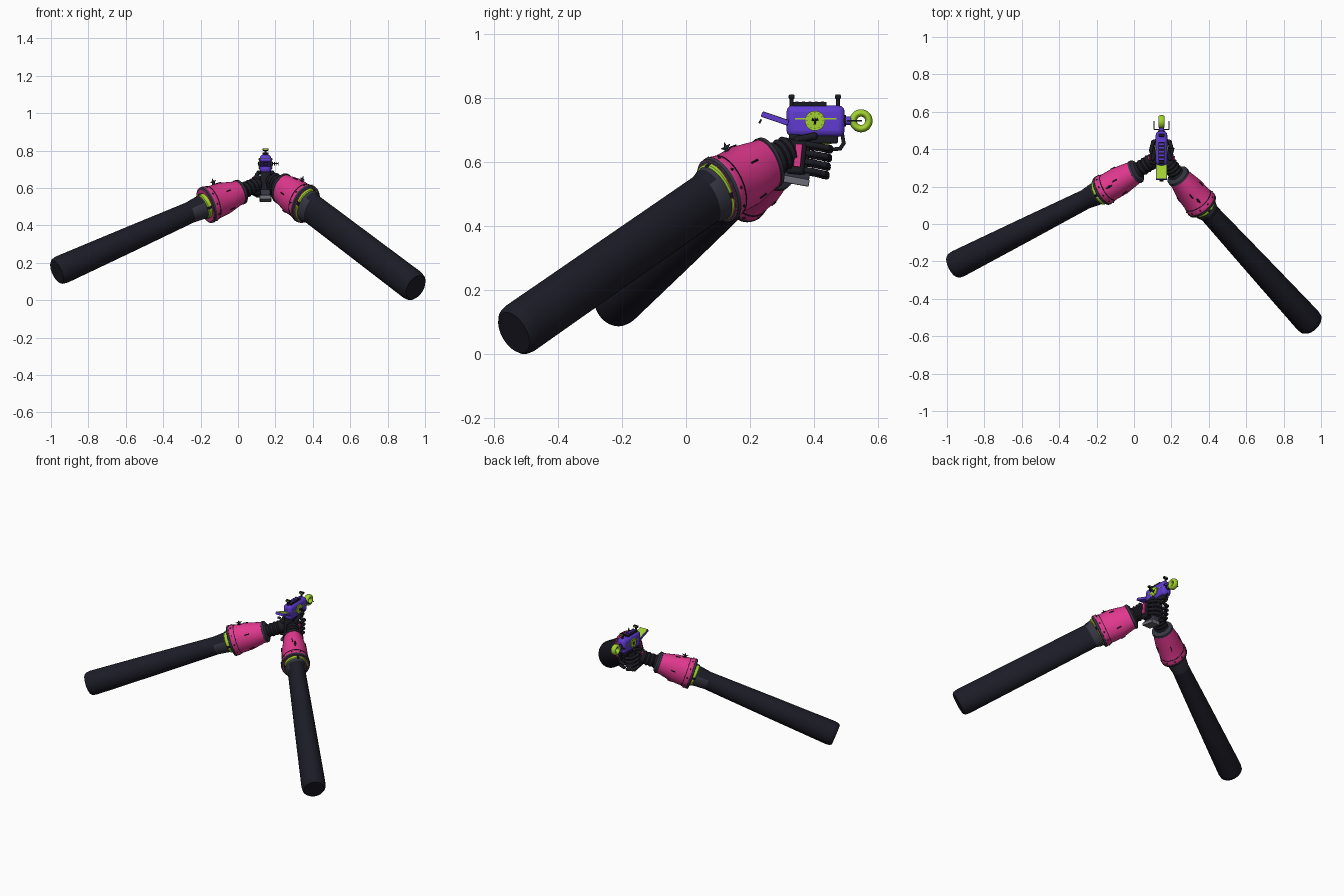
import bpy, math
from mathutils import Vector, Matrix

old = bpy.data.objects.get("Cube")
if old:
    bpy.data.objects.remove(old, do_unlink=True)


def material(name, rgb):
    m = bpy.data.materials.new(name)
    m.use_nodes = True
    m.diffuse_color = (*rgb, 1)
    m.node_tree.nodes["Principled BSDF"].inputs["Base Color"].default_value = (*rgb, 1)
    return m


FABRIC = material("sleeve_black", (0.0115, 0.0115, 0.02))
DARK = material("glove_dark", (0.011, 0.011, 0.017))
GREY = material("trim_grey", (0.036, 0.036, 0.054))
STEEL = material("magazine_grey", (0.15, 0.15, 0.18))
PINK = material("cuff_pink", (0.75, 0.04, 0.27))
PURPLE = material("body_purple", (0.115, 0.045, 0.64))
GREEN = material("accent_green", (0.36, 0.64, 0.03))
GX = 0.147          # centre plane of the gadget
parts = []


def mesh_object(name, verts, faces, mat):
    me = bpy.data.meshes.new(name)
    me.from_pydata(verts, [], faces)
    me.materials.append(mat)
    ob = bpy.data.objects.new(name, me)
    bpy.context.collection.objects.link(ob)
    parts.append(ob)
    return ob


def frame(a, b):
    """Origin a, axis to b, with a level side vector and an upward vector."""
    a, b = Vector(a), Vector(b)
    d = (b - a).normalized()
    ref = Vector((0, 0, 1)) if abs(d.z) < 0.95 else Vector((0, 1, 0))
    h = d.cross(ref).normalized()
    return a, b, h, h.cross(d)


def loft(name, a, b, stations, mat, seg=28):
    """Elliptical rings (fraction along axis, side radius, upward radius)."""
    a, b, h, v = frame(a, b)
    angles = [math.tau * i / seg for i in range(seg)]
    verts = [a.lerp(b, t) + h * rh * math.cos(q) + v * rv * math.sin(q)
             for t, rh, rv in stations for q in angles]
    n = len(stations)
    faces = [(r * seg + i, r * seg + (i + 1) % seg, (r + 1) * seg + (i + 1) % seg, (r + 1) * seg + i)
             for r in range(n - 1) for i in range(seg)]
    faces += [tuple(reversed(range(seg))), tuple(range((n - 1) * seg, n * seg))]
    return mesh_object(name, verts, faces, mat)


def rod(name, a, b, r, mat, r2=None, seg=14):
    r2 = r if r2 is None else r2
    return loft(name, a, b, [(0, r, r), (1, r2, r2)], mat, seg)


def box(name, centre, size, mat, tilt=0.0, bevel=0.0):
    verts = [(x * size[0] / 2, y * size[1] / 2, z * size[2] / 2)
             for x in (-1, 1) for y in (-1, 1) for z in (-1, 1)]
    faces = [(0, 1, 3, 2), (4, 6, 7, 5), (0, 4, 5, 1), (2, 3, 7, 6), (0, 2, 6, 4), (1, 5, 7, 3)]
    ob = mesh_object(name, verts, faces, mat)
    ob.matrix_world = Matrix.Translation(centre) @ Matrix.Rotation(tilt, 4, "X")
    if bevel:
        mod = ob.modifiers.new("Bevel", "BEVEL")
        mod.width, mod.segments = bevel, 3


def ball(name, p, r, mat):
    bpy.ops.mesh.primitive_uv_sphere_add(segments=12, ring_count=8, radius=r, location=p)
    ob = bpy.context.object
    ob.name = name
    ob.data.materials.append(mat)
    parts.append(ob)


def chain(name, points, r, mat):
    for i in range(len(points) - 1):
        rod(f"{name}_{i}", points[i], points[i + 1], r, mat)
    for i, p in enumerate(points[1:]):
        ball(f"{name}_joint_{i}", p, r * 1.08, mat)


def arm(side, end, wide, narrow, hand, start_r, end_r, wide_r, narrow_r, collar, seal_len):
    """Sleeve, flared cuff with trims, and ribbed wrist."""
    (sh, sv), (eh, ev), (wh, wv), (nh, nv) = start_r, end_r, wide_r, narrow_r
    loft(side + "_sleeve", wide, end,
         [(0, sh, sv), (0.1, sh, sv), (0.5, (sh + eh) / 2, (sv + ev) / 2), (0.965, eh, ev),
          (0.99, eh * 0.95, ev * 0.95), (1, eh * 0.84, ev * 0.84)], FABRIC)
    # Tapered collar, longer along the top, and a bright clipped seal under the cuff
    coll = loft(side + "_collar", wide, end,
                [(0, sh + .014, sv + .009), (0.04, sh + .011, sv + .007), (collar, sh - .001, sv - .001)], GREY)
    coll.data.materials.append(FABRIC)
    for p in coll.data.polygons:
        p.material_index = int(p.index >= 28 and p.normal.z < -.25)
    seal = loft(side + "_seal", wide, end,
                [(0, sh + .019, sv + .013), (seal_len, sh + .019, sv + .013),
                 (seal_len + .006, sh + .01, sv + .006)], GREEN)
    seal.data.materials.append(DARK)
    for p in seal.data.polygons:
        p.material_index = int(p.index % 28 % 7 == 0)
    # Pink bell with thin trims
    mh, mv = wh * .45 + nh * .55, wv * .45 + nv * .55
    loft(side + "_cuff", wide, narrow,
         [(-.05, wh, wv), (.01, wh * 1.04, wv * 1.04), (.1, wh * 1.02, wv * 1.02), (.15, wh * .97, wv * .97),
          (0.5, mh * 1.11, mv * 1.11), (0.85, nh * 1.06, nv * 1.06), (1, nh, nv)], PINK)
    loft(side + "_cuff_rim", wide, narrow, [(-.055, wh * .97, wv * .97), (-.04, wh * 1.04, wv * 1.04),
                                            (.015, wh * 1.06, wv * 1.06), (.025, wh, wv)], GREY)
    loft(side + "_cuff_lining", wide, narrow, [(-.058, wh * .93, wv * .93), (-.04, wh * .93, wv * .93)], PINK)
    loft(side + "_cuff_groove", wide, narrow, [(.145, wh, wv), (.165, wh * .98, wv * .98)], DARK)
    loft(side + "_cuff_neck_band", wide, narrow, [(.93, nh, nv), (.94, nh * 1.08, nv * 1.08),
                                                  (1, nh * 1.06, nv * 1.06), (1.05, nh * .8, nv * .8)], GREY)
    # Studs, scored marks and a spiked star on the bell
    a, b, h, v = frame(wide, narrow)
    for i in range(10):
        q = math.tau * i / 10
        ball(f"{side}_stud_{i}", a.lerp(b, .08) + (h * wh * math.cos(q) + v * wv * math.sin(q)) * 1.02, .0045, DARK)
    for i in range(5):
        q = math.tau * (i + .4) / 5
        off = h * mh * 1.11 * math.cos(q) + v * mv * 1.11 * math.sin(q)
        rod(f"{side}_score_{i}", a.lerp(b, .45) + off * 1.01, a.lerp(b, .58) + off * .985, .003, DARK, seg=6)
    star = a.lerp(b, .34) + v * wv * .98
    rod(side + "_star_post", star - v * .015, star + v * .012, .005, DARK)
    for i in range(5):
        q = math.tau * i / 5
        ray = (v * math.cos(q) + (b - a).normalized() * math.sin(q)) * .02
        rod(f"{side}_star_ray_{i}", star + v * .008, star + v * .008 + ray, .007, GREY, .001, 6)
    # Ribbed wrist
    rings = [(i / 8, nh * (.72 if i % 2 else .62), nv * (.68 if i % 2 else .59)) for i in range(9)]
    loft(side + "_wrist", narrow, hand, rings, DARK)
    ball(side + "_wrist_ball", hand, nh * .66, DARK)


arm("left", (.950, -.538, .068), (.36, .105, .515), (.232, .26, .60), (.185, .325, .635),
    (.055, .083), (.075, .085), (.085, .103), (.06, .08), .07, .019)
arm("right", (-.969, -.227, .152), (-.165, .18, .51), (.015, .283, .58), (.095, .335, .615),
    (.052, .057), (.074, .077), (.08, .096), (.062, .064), .13, .03)

# Grip and magazine
box("grip", (GX, .35, .625), (.055, .07, .13), DARK, -.12, .01)
box("magazine", (GX, .345, .565), (.05, .085, .04), GREY, -.18, .006)
box("magazine_base", (GX, .338, .543), (.062, .095, .022), STEEL, -.18, .004)

# Hands wrapped round the grip
for s, side in ((1, "left"), (-1, "right")):
    box(side + "_palm", (GX + s * .045, .345, .615), (.04, .06, .105), DARK, -.1, .012)
    box(side + "_hand_plate", (GX + s * .067, .35, .622), (.012, .022, .072), PINK, -.1, .003)
    for i in range(4):
        z = .654 - i * .027 - (.006 if s < 0 else 0)
        y = .45 - i * .004
        chain(f"{side}_finger_{i}", [(GX + s * .045, .35, z + .006), (GX + s * .057, .395, z),
                                     (GX + s * .045, y - .01, z - .008), (GX + s * .012, y, z - .01)],
              .0098, DARK)
    chain(side + "_thumb", [(GX + s * .05, .33, .645), (GX + s * .045, .35, .672), (GX + s * .036, .40, .682)],
          .011, DARK)

# Gadget body with rails
box("body", (GX, .405, .729), (.062, .182, .098), PURPLE, 0, .02)
box("under_frame", (GX, .405, .672), (.045, .14, .026), DARK, 0, .006)
box("top_rail", (GX, .387, .781), (.034, .105, .016), DARK, 0, .003)
for i in range(5):
    box(f"top_rung_{i}", (GX, .347 + i * .02, .789), (.028, .009, .004), PURPLE)
for y, name in ((.33, "rear"), (.475, "front")):
    rod(name + "_sight_post", (GX, y, .77), (GX, y, .812), .006, DARK)
    box(name + "_sight", (GX, y, .805), (.032, .018, .014), DARK, 0, .004)
    box(name + "_sight_dot", (GX, y, .806), (.02, .0195, .005), GREEN)

# Side discs, trefoils and seams
for s, side in ((1, "left"), (-1, "right")):
    x = GX + s * .031
    box(side + "_seam", (x, .405, .736), (.003, .13, .004), GREEN)
    rod(side + "_disc", (x - s * .004, .403, .73), (x + s * .005, .403, .73), .031, GREEN, seg=32)
    for i in range(12):
        q = math.tau * i / 12
        p = Vector((x + s * .005, .403 + .025 * math.cos(q), .73 + .025 * math.sin(q)))
        rod(f"{side}_disc_dot_{i}", p, p + Vector((s * .001, 0, 0)), .0016, DARK, seg=8)
    for i in range(3):
        q = math.tau * i / 3 + math.pi / 6
        rod(f"{side}_lobe_{i}", (x + s * .005, .403, .73),
            (x + s * .005, .403 + .011 * math.cos(q), .73 + .011 * math.sin(q)), .0025, DARK, .004, 8)
    rod(side + "_prong", (GX + s * .04, .505, .73), (GX + s * .04, .55, .73), .002, GREY)
    rod(side + "_prong_arm", (GX, .505, .73), (GX + s * .04, .505, .73), .003, GREY)

# Thin finned axle on the left side
rod("side_axle", (GX + .03, .403, .73), (GX + .07, .403, .73), .003, DARK)
for i in range(3):
    box(f"side_fin_{i}", (GX + .048 + i * .01, .403, .73), (.004, .004, .02), DARK)

# Tilted rear blade with bright top
box("rear_blade", (GX, .278, .737), (.06, .088, .017), PURPLE, -.33, .003)
box("rear_blade_top", (GX, .2808, .7453), (.054, .08, .002), GREEN, -.33)
box("rear_lever", (GX, .232, .728), (.02, .006, .014), DARK, -.5)

# Muzzle neck and ring
rod("muzzle_neck", (GX, .485, .73), (GX, .525, .73), .014, PURPLE)
rod("muzzle_collar", (GX, .494, .73), (GX, .5, .73), .018, DARK)
bpy.ops.mesh.primitive_torus_add(major_radius=.0245, minor_radius=.0115, major_segments=36,
                                 minor_segments=16, location=(GX, .547, .73), rotation=(0, math.pi / 2, 0))
ring = bpy.context.object
ring.name = "muzzle_ring"
ring.scale.z = 1.5
ring.data.materials.append(GREEN)
parts.append(ring)

# Trigger guard and lower hose
chain("trigger_guard", [(GX, .488, .69), (GX, .493, .66), (GX, .482, .643), (GX, .45, .64), (GX, .42, .648)],
      .006, DARK)
chain("lower_hose", [(GX, .40, .662), (GX, .43, .655), (GX, .46, .665), (GX, .47, .685)], .005, GREEN)

# Smooth round parts, keep edges sharp
bpy.ops.object.select_all(action="DESELECT")
for ob in parts:
    ob.select_set(True)
bpy.context.view_layer.objects.active = parts[0]
bpy.ops.object.shade_smooth_by_angle(angle=math.radians(35))
